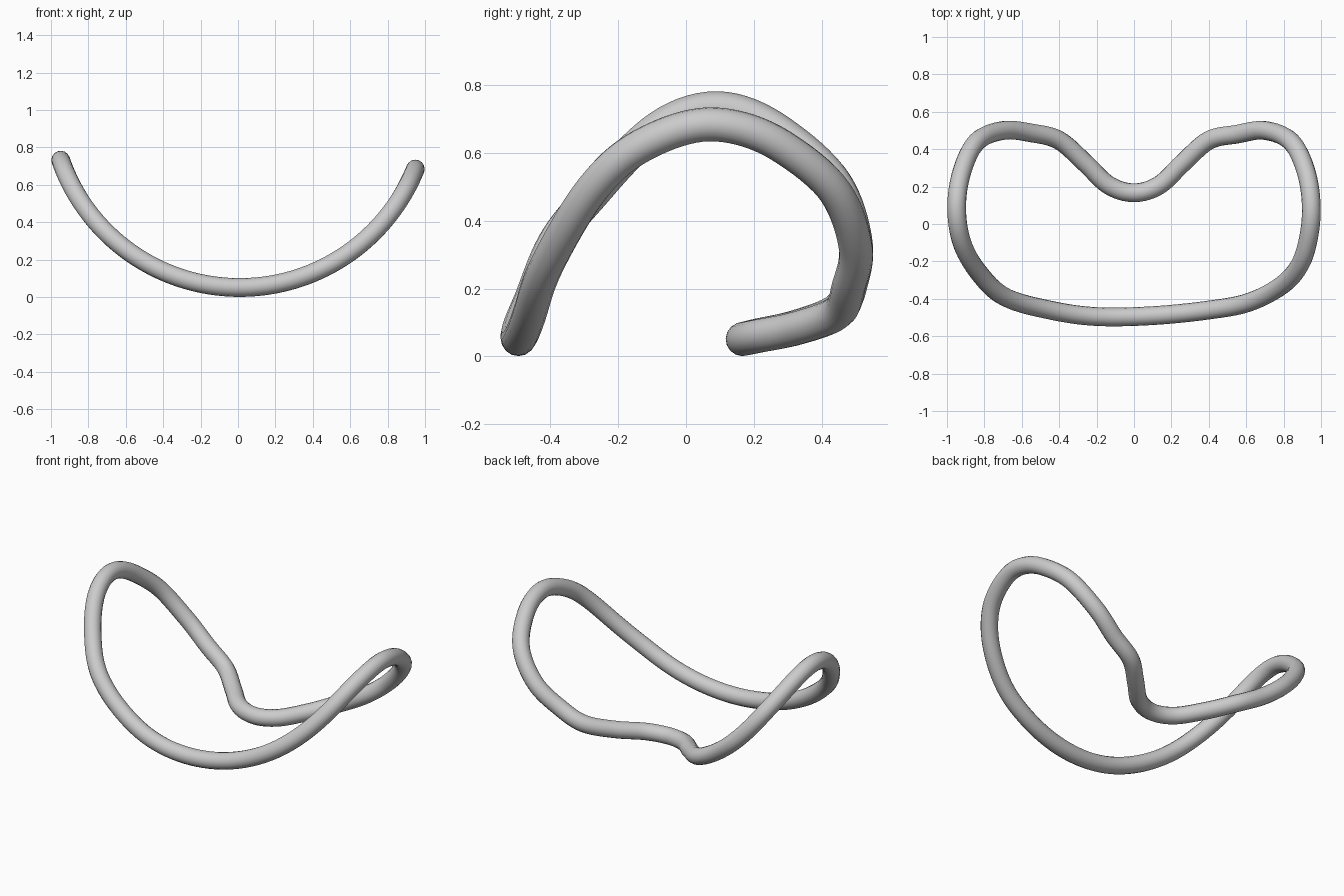
import bpy, math
from mathutils import Vector

if "Cube" in bpy.data.objects:
    bpy.data.objects.remove(bpy.data.objects["Cube"])

RADIUS = 0.05
STEPS = 8

# Centreline of the rim seen from above (x, y)
plan = [(-0.2, -0.495), (-0.45, -0.46), (-0.69, -0.39), (-0.83, -0.26), (-0.92, -0.1),
        (-0.948, 0.09), (-0.92, 0.28), (-0.84, 0.44), (-0.70, 0.5), (-0.55, 0.487),
        (-0.40, 0.447), (-0.26, 0.325), (-0.134, 0.207), (0, 0.167), (0.134, 0.207),
        (0.26, 0.325), (0.40, 0.447), (0.55, 0.48), (0.70, 0.5), (0.84, 0.44),
        (0.92, 0.28), (0.948, 0.09), (0.93, -0.09), (0.88, -0.23), (0.78, -0.335),
        (0.61, -0.42), (0.4, -0.46), (0.1, -0.49)]


def catmull(a, b, c, d, t):
    return 0.5 * (2 * b + (c - a) * t + (2 * a - 5 * b + 4 * c - d) * t ** 2
                  + (3 * b - a - 3 * c + d) * t ** 3)


def height(x):
    # The rim lies on a cylinder, a circular arc seen from the front
    return 1.064 - math.sqrt(1.013 ** 2 - (x - 0.009) ** 2)


# Smooth the plan outline and wrap it onto the arc
pts = [Vector(p) for p in plan]
n = len(pts)
path = []
for i in range(n):
    for s in range(STEPS):
        p = catmull(pts[i - 1], pts[i], pts[(i + 1) % n], pts[(i + 2) % n], s / STEPS)
        path.append((p.x, p.y, height(p.x), 1))

# Round tube along the closed path
curve = bpy.data.curves.new("rim_tube", 'CURVE')
curve.dimensions = '3D'
curve.bevel_depth = RADIUS
curve.bevel_resolution = 6
spline = curve.splines.new('POLY')
spline.points.add(len(path) - 1)
for point, co in zip(spline.points, path):
    point.co = co
spline.use_cyclic_u = True
spline.use_smooth = True

rim = bpy.data.objects.new("rim_tube", curve)
bpy.context.collection.objects.link(rim)
bpy.context.view_layer.objects.active = rim
rim.select_set(True)
bpy.ops.object.convert(target='MESH')
bpy.ops.object.shade_smooth()
